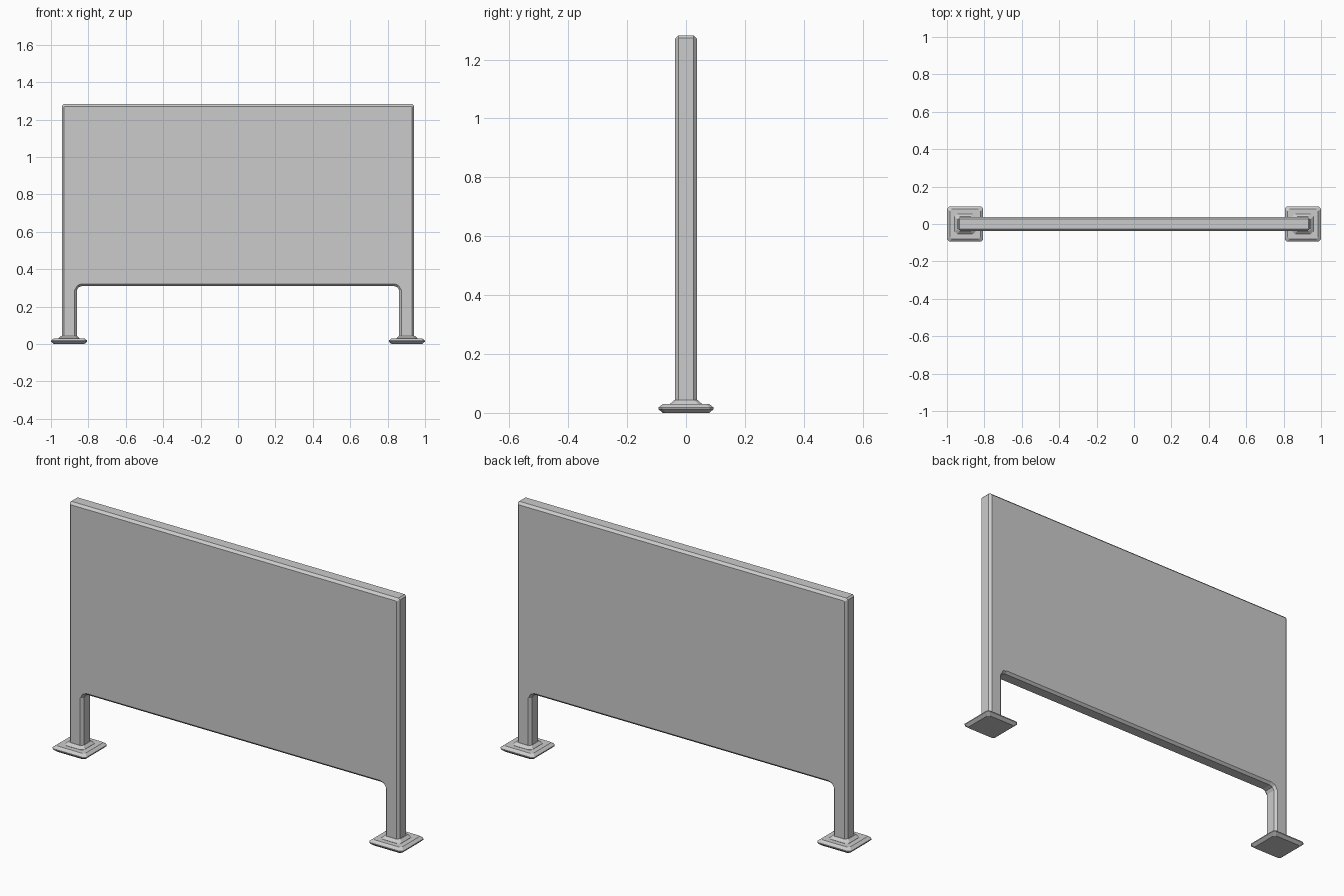
import bpy, bmesh

if "Cube" in bpy.data.objects:
    bpy.data.objects.remove(bpy.data.objects["Cube"])


def make_object(name, rings):
    """Skin a stack of equal-length closed rings and cap both ends."""
    bm = bmesh.new()
    loops = [[bm.verts.new(p) for p in ring] for ring in rings]
    n = len(loops[0])
    for a, b in zip(loops, loops[1:]):
        for i in range(n):
            j = (i + 1) % n
            bm.faces.new((a[i], a[j], b[j], b[i]))
    bm.faces.new(loops[0])
    bm.faces.new(loops[-1])
    bmesh.ops.recalc_face_normals(bm, faces=bm.faces[:])
    mesh = bpy.data.meshes.new(name)
    bm.to_mesh(mesh)
    bm.free()
    obj = bpy.data.objects.new(name, mesh)
    bpy.context.collection.objects.link(obj)
    return obj


def board_outline(y, o):
    """Board and legs silhouette at depth y, inset by o."""
    half = [
        (0.836, 0.309 + o), (0.852 + o / 2, 0.304 + o * 0.8),
        (0.861 + o, 0.288), (0.861 + o, 0.03),
        (0.941 - o, 0.03), (0.941 - o, 1.274 - o / 2),
        (0.933 - o / 2, 1.282 - o),
    ]
    pts = half + [(-x, z) for x, z in reversed(half)]
    return [(x, y, z) for x, z in pts]


def cut_rect(cx, hx, hy, c, z):
    """Rectangle with chamfered corners at height z."""
    pts = [(hx, hy - c), (hx - c, hy), (c - hx, hy), (-hx, hy - c),
           (-hx, c - hy), (c - hx, -hy), (hx - c, -hy), (hx, c - hy)]
    return [(cx + x, y, z) for x, y in pts]


# Board with two legs, chamfered all around
make_object("board_and_legs", [
    board_outline(-0.038, 0.012), board_outline(-0.026, 0),
    board_outline(0.026, 0), board_outline(0.038, 0.012)])

# Foot plates with flared collars
for side, cx in (("left", -0.903), ("right", 0.903)):
    make_object(side + "_foot_plate", [
        cut_rect(cx, 0.082, 0.079, 0.010, 0.0),
        cut_rect(cx, 0.097, 0.094, 0.012, 0.013),
        cut_rect(cx, 0.097, 0.094, 0.012, 0.018),
        cut_rect(cx, 0.082, 0.079, 0.010, 0.03)])
    make_object(side + "_collar", [
        cut_rect(cx, 0.056, 0.054, 0.014, 0.028),
        cut_rect(cx, 0.056, 0.054, 0.014, 0.031),
        cut_rect(cx, 0.042, 0.039, 0.012, 0.044)])
